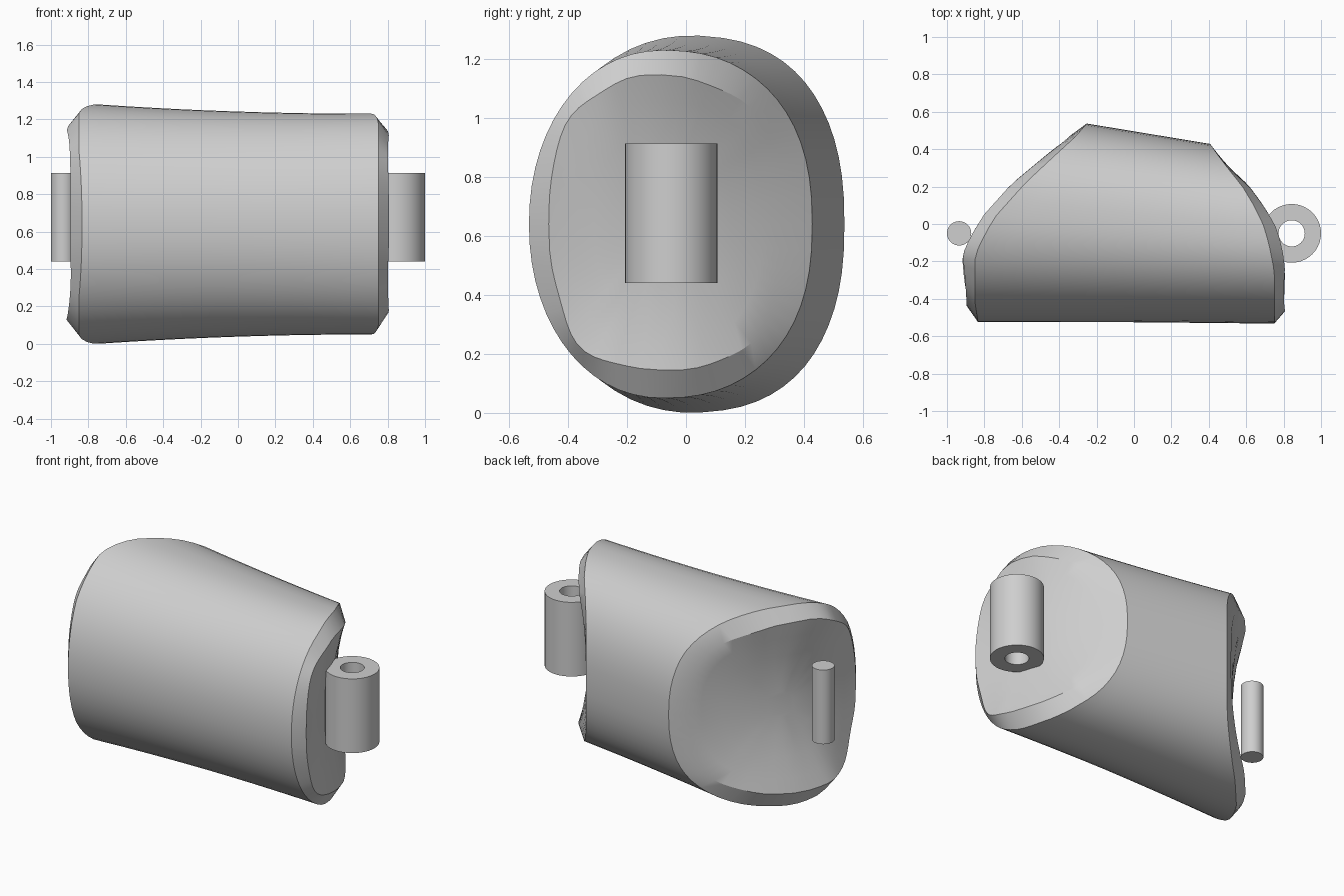
import bpy, bmesh, math

cube = bpy.data.objects.get("Cube")
if cube:
    bpy.data.objects.remove(cube, do_unlink=True)

grey = bpy.data.materials.new("light grey")
grey.use_nodes = True
grey.diffuse_color = (0.62, 0.62, 0.62, 1)
grey.node_tree.nodes["Principled BSDF"].inputs["Base Color"].default_value = (0.62, 0.62, 0.62, 1)

MID_Z = 0.64


def make_object(name, bm, angle=28):
    bmesh.ops.recalc_face_normals(bm, faces=bm.faces[:])
    mesh = bpy.data.meshes.new(name)
    bm.to_mesh(mesh)
    bm.free()
    mesh.materials.append(grey)
    obj = bpy.data.objects.new(name, mesh)
    bpy.context.collection.objects.link(obj)
    bpy.ops.object.select_all(action="DESELECT")
    obj.select_set(True)
    bpy.context.view_layer.objects.active = obj
    bpy.ops.object.shade_smooth_by_angle(angle=math.radians(angle))
    return obj


def bridge(bm, rings, closed=False):
    pairs = list(zip(rings, rings[1:]))
    if closed:
        pairs.append((rings[-1], rings[0]))
    for a, b in pairs:
        for i in range(len(a)):
            j = (i + 1) % len(a)
            bm.faces.new((a[i], a[j], b[j], b[i]))


# Plan outlines of the two ends as (y, x) points
RIGHT_END = [(-0.55, -0.90), (-0.42, -0.92), (-0.18, -0.92), (-0.12, -0.90), (0.03, -0.82),
             (0.22, -0.65), (0.36, -0.50), (0.47, -0.38), (0.60, -0.27)]
LEFT_END = [(-0.55, 0.82), (-0.25, 0.82), (-0.1, 0.79), (0, 0.76), (0.1, 0.71),
            (0.2, 0.65), (0.3, 0.57), (0.38, 0.51), (0.5, 0.43)]


def outline(points, y):
    y = min(max(y, points[0][0]), points[-1][0])
    for (y0, x0), (y1, x1) in zip(points, points[1:]):
        if y <= y1:
            return x0 + (x1 - x0) * (y - y0) / (y1 - y0)


def section(angle, scale, x, power=None):
    """Oval cross-section, squarer at the back, that tapers along x."""
    back = 0.54 - (x + 0.27) * 0.165
    front = -0.525 - 0.01 * max(x, 0)
    height = 0.59 + 0.05 * ((0.7 - x) / 1.45) ** 2
    c, s = math.cos(angle), math.sin(angle)
    power = power or (0.84 if c > 0 else 0.96)
    y = (back + front) / 2 + scale * (back - front) / 2 * math.copysign(abs(c) ** power, c)
    z = MID_Z + scale * height * math.copysign(abs(s) ** power, s)
    return y, z


def end_point(points, angle, scale, inset, power=None):
    x = points[3][1]
    for _ in range(12):
        y, z = section(angle, scale, x, power)
        x = outline(points, y) + inset
    return x, y, z


def dish(y, z):
    """Depth of the shallow hollow in each end."""
    across = max(0, 1 - ((y - 0.05) / 0.55) ** 2)
    upright = max(0, 1 - ((z - MID_Z) / 0.52) ** 2)
    return 0.1 * across * upright


# Main body: tapered oval shell with hollowed, chamfered ends
SEGMENTS, SPANS = 60, 10
ANGLES = [math.tau * i / SEGMENTS for i in range(SEGMENTS)]
bm = bmesh.new()


def cap_rings(points, inward):
    rings = []
    for scale in (0.12, 0.3, 0.5, 0.7, 0.84):
        wobble = 0.01 if scale > 0.8 else 0
        ring = []
        for a in ANGLES:
            size = scale + wobble * (math.sin(5 * a) + math.sin(8 * a + 1))
            x, y, z = end_point(points, a, size, 0, 0.75)
            ring.append(bm.verts.new((x + inward * dish(y, z), y, z)))
        rings.append(ring)
    bm.faces.new(rings[0])
    return rings


rings = cap_rings(RIGHT_END, 1)
side = [(end_point(RIGHT_END, a, 1, 0.07), end_point(LEFT_END, a, 1, -0.07)) for a in ANGLES]
for k in range(SPANS + 1):
    ring = []
    for a, (start, stop) in zip(ANGLES, side):
        x = start[0] + (stop[0] - start[0]) * k / SPANS
        ring.append(bm.verts.new((x, *section(a, 1, x))))
    rings.append(ring)
rings += reversed(cap_rings(LEFT_END, -1))
bridge(bm, rings)
make_object("body", bm)


# Hinge parts: hollow barrel on one end, solid pin on the other
def circle(bm, x, y, z, radius, count=40):
    return [bm.verts.new((x + radius * math.cos(math.tau * i / count),
                          y + radius * math.sin(math.tau * i / count), z)) for i in range(count)]


LOW, HIGH, HINGE_Y = 0.44, 0.914, -0.05
bm = bmesh.new()
profile = [(0.07, LOW), (0.157, LOW), (0.157, HIGH), (0.07, HIGH)]
bridge(bm, [circle(bm, 0.843, HINGE_Y, z, r) for r, z in profile], closed=True)
make_object("hinge_barrel", bm)

bm = bmesh.new()
ends = [circle(bm, -0.935, HINGE_Y, z, 0.065) for z in (LOW, HIGH)]
bridge(bm, ends)
for end in ends:
    bm.faces.new(end)
make_object("hinge_pin", bm)
